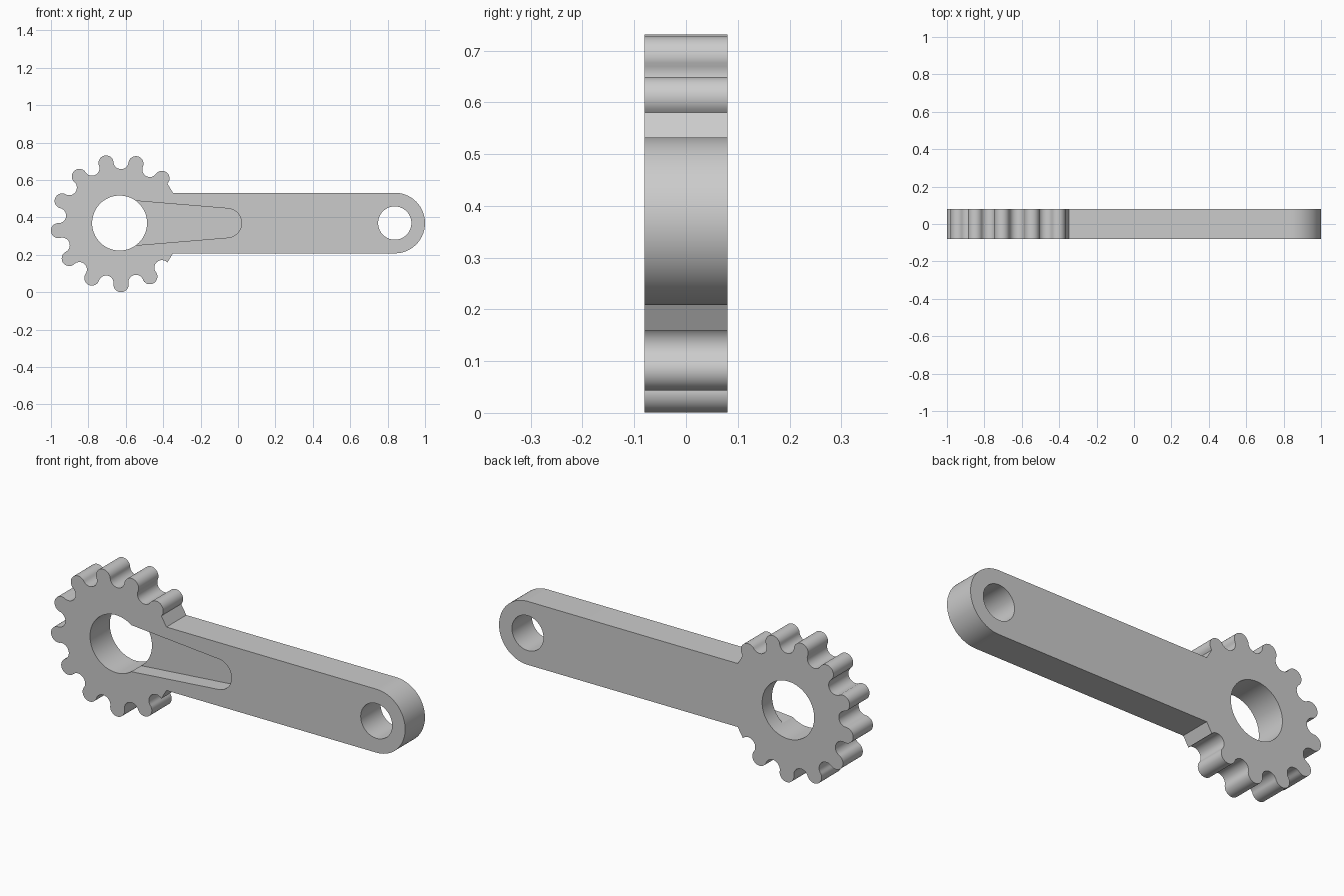
import bpy
import bmesh
from math import cos, sin, tan, radians, pi

if "Cube" in bpy.data.objects:
    bpy.data.objects.remove(bpy.data.objects["Cube"], do_unlink=True)

HALF = 0.08                      # half thickness of the plate
GX, EX, CZ = -0.633, 0.838, 0.37  # gear centre, tip centre, centre line
PITCH_R, STEP, START, TEETH = 0.329, radians(28.1), radians(39.5), 10
ARM_R = 0.162

gray = bpy.data.materials.new("plain_gray")
gray.use_nodes = True
color = (0.6, 0.6, 0.6, 1)
gray.diffuse_color = color
gray.node_tree.nodes["Principled BSDF"].inputs["Base Color"].default_value = color


def arc(x, z, r, a0, a1, n):
    """Points along an arc, ends included."""
    return [(x + r * cos(a0 + (a1 - a0) * i / n),
             z + r * sin(a0 + (a1 - a0) * i / n)) for i in range(n + 1)]


def prism(name, outline, y0, y1):
    """Extrude an outline in the XZ plane from y0 to y1."""
    bm = bmesh.new()
    face = bm.faces.new([bm.verts.new((x, y0, z)) for x, z in outline])
    side = bmesh.ops.extrude_face_region(bm, geom=[face])["geom"]
    bmesh.ops.translate(bm, vec=(0, y1 - y0, 0),
                        verts=[v for v in side if isinstance(v, bmesh.types.BMVert)])
    bmesh.ops.recalc_face_normals(bm, faces=bm.faces)
    mesh = bpy.data.meshes.new(name)
    bm.to_mesh(mesh)
    bm.free()
    mesh.materials.append(gray)
    obj = bpy.data.objects.new(name, mesh)
    bpy.context.collection.objects.link(obj)
    return obj


def cut(target, cutter):
    """Subtract the cutter, then discard it."""
    cutter.hide_render = True
    mod = target.modifiers.new("cut", "BOOLEAN")
    mod.operation, mod.solver, mod.object = "DIFFERENCE", "EXACT", cutter
    bpy.context.view_layer.objects.active = target
    bpy.ops.object.modifier_apply(modifier=mod.name)
    bpy.data.objects.remove(cutter, do_unlink=True)


# Gear rim: alternating outward teeth and inward valleys
lobe_r = PITCH_R * tan(STEP / 4)
outline = []
for i in range(2 * TEETH):
    a = START + STEP / 4 + i * STEP / 2
    turn = pi / 2 if i % 2 == 0 else -3 * pi / 2
    x, z = GX + PITCH_R * cos(a), CZ + PITCH_R * sin(a)
    lobe = arc(x, z, lobe_r, a - pi / 2, a + turn, 16)
    outline += lobe if i == 2 * TEETH - 1 else lobe[:-1]

# Straight arm with a round tip
neck = -0.348
outline += [(neck, CZ - ARM_R)]
outline += arc(EX, CZ, ARM_R, -pi / 2, pi / 2, 48)
outline += [(neck, CZ + ARM_R)]
lever = prism("toothed_lever_arm", outline, -HALF, HALF)

# Tapered pocket, half the thickness deep, on the front
lean = radians(85.4)
pocket = [(GX, CZ - 0.126)]
pocket += arc(-0.059, CZ, 0.078, -lean, lean, 32)
pocket += [(GX, CZ + 0.126)]
cut(lever, prism("pocket_cutter", pocket, -HALF - 0.1, 0))

# Hub bore and tip hole
for name, x, r in (("hub_cutter", GX, 0.147), ("tip_cutter", EX, 0.089)):
    ring = arc(x, CZ, r, 0, 2 * pi, 64)[:-1]
    cut(lever, prism(name, ring, -HALF - 0.1, HALF + 0.1))

bpy.ops.object.select_all(action="DESELECT")
lever.select_set(True)
bpy.context.view_layer.objects.active = lever
bpy.ops.object.shade_smooth_by_angle(angle=radians(30))
